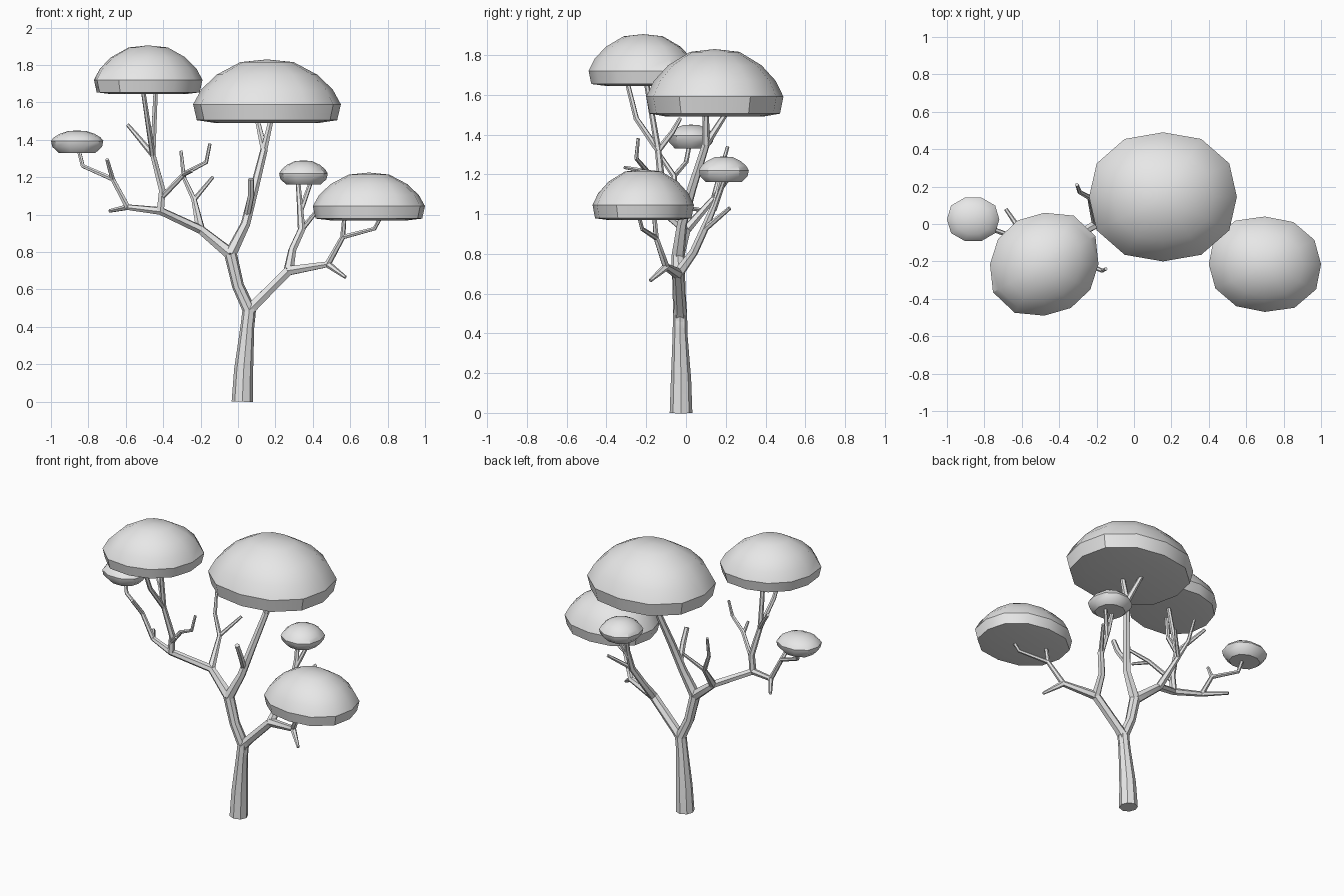
import bpy
import bmesh
import math

default_cube = bpy.data.objects.get("Cube")
if default_cube:
    bpy.data.objects.remove(default_cube, do_unlink=True)

# One plain grey for the whole tree
grey = bpy.data.materials.new("plain_grey")
grey.use_nodes = True
grey.diffuse_color = (0.8, 0.8, 0.8, 1)
grey.node_tree.nodes["Principled BSDF"].inputs["Base Color"].default_value = (0.8, 0.8, 0.8, 1)


def finish(obj, angle):
    """Select one object and shade it smooth with sharp creases."""
    bpy.ops.object.select_all(action="DESELECT")
    obj.select_set(True)
    bpy.context.view_layer.objects.active = obj
    if obj.type == "CURVE":
        bpy.ops.object.convert(target="MESH")
        obj = bpy.context.view_layer.objects.active
    bpy.ops.object.shade_smooth_by_angle(angle=math.radians(angle))


def limb(name, *points, fine=1):
    """Tapered faceted tube through points given as (x, y, z, radius)."""
    curve = bpy.data.curves.new(name, "CURVE")
    curve.dimensions = "3D"
    curve.bevel_depth = 1
    curve.bevel_resolution = fine
    curve.use_fill_caps = True
    spline = curve.splines.new("POLY")
    spline.points.add(len(points) - 1)
    for target, (x, y, z, radius) in zip(spline.points, points):
        target.co = (x, y, z, 1)
        target.radius = radius
    curve.materials.append(grey)
    obj = bpy.data.objects.new(name, curve)
    bpy.context.collection.objects.link(obj)
    finish(obj, 35)


def canopy(name, x_span, y_span, bottom, rim, top, lip, skew=0, sides=12):
    """Low-poly dome with a creased rim and a flat underside."""
    cx, cy = sum(x_span) / 2, sum(y_span) / 2
    rx, ry = x_span[1] - cx, y_span[1] - cy
    rise = top - rim
    rings = [(0.7, bottom), (0.95, bottom + lip * (rim - bottom)), (1, rim),
             (0.89, rim + rise * 0.33), (0.68, rim + rise * 0.66),
             (0.36, rim + rise * 0.94)]
    bm = bmesh.new()

    def ring(scale, z):
        verts = []
        for i in range(sides):
            a = math.tau * i / sides
            c, s = math.cos(a), math.sin(a)
            r = scale * (1 + skew * math.sin(2 * a)) / (abs(c) ** 2.3 + abs(s) ** 2.3) ** (1 / 2.3)
            verts.append(bm.verts.new((cx + rx * r * c, cy + ry * r * s, z)))
        return verts

    loops = [ring(*r) for r in rings]
    for low, high in zip(loops, loops[1:]):
        for i in range(sides):
            j = (i + 1) % sides
            bm.faces.new((low[i], low[j], high[j], high[i]))
    bm.faces.new(loops[0][::-1])
    peak = bm.verts.new((cx, cy, top))
    for i in range(sides):
        bm.faces.new((loops[-1][i], loops[-1][(i + 1) % sides], peak))
    mesh = bpy.data.meshes.new(name)
    bm.to_mesh(mesh)
    bm.free()
    mesh.materials.append(grey)
    obj = bpy.data.objects.new(name, mesh)
    bpy.context.collection.objects.link(obj)
    finish(obj, 35)


# Joints shared by several limbs
crotch = (.06, -.03, .49, .036)
upper_fork = (-.04, -.04, .79, .034)
twig_fork = (-.2, 0, .92, .025)
outer_fork = (-.415, -.12, 1.02, .022)
end_fork = (-.59, -.06, 1.04, .016)
small_fork = (-.67, -.06, 1.19, .014)
crown_fork = (-.455, -.14, 1.32, .016)
centre_fork = (.14, .1, 1.35, .02)
right_fork = (.27, -.04, .7, .028)
low_fork = (.48, -.1, .735, .019)

# Trunk and the two main boughs
limb("trunk", (.023, -.025, 0, .057), (.03, -.025, .17, .051), (.05, -.03, .4, .037), crotch, fine=2)
limb("left_bough", (.055, -.03, .43, .036), crotch, (0, -.035, .62, .032), upper_fork, fine=2)
limb("right_bough", (.055, -.03, .43, .034), crotch, (.1, -.03, .53, .03), right_fork)

# Centre limb under the widest canopy
limb("centre_limb", upper_fork, (.04, -.02, .95, .026), (.085, .03, 1.13, .024), centre_fork)
limb("centre_stub", (.05, -.01, 1.0, .018), (.07, -.07, 1.1, .018), (.07, -.11, 1.19, .016))
limb("centre_prong_back", centre_fork, (.1, .21, 1.52, .013))
limb("centre_prong_front", centre_fork, (.18, .1, 1.52, .015))

# Long limb on the other side, with its twigs
limb("outer_limb", upper_fork, twig_fork, outer_fork, end_fork)
limb("back_twig", twig_fork, (-.235, .14, 1.08, .015), (-.29, .17, 1.2, .012), (-.305, .21, 1.34, .009))
limb("back_side_twig", (-.235, .14, 1.08, .013), (-.135, .23, 1.2, .009))
limb("end_twig", end_fork, (-.685, .08, 1.02, .01))
limb("end_limb", end_fork, small_fork, (-.83, 0, 1.26, .012), (-.855, .02, 1.36, .011))
limb("end_limb_twig", small_fork, (-.7, -.13, 1.295, .011))
limb("crown_limb", outer_fork, (-.405, -.12, 1.13, .02), crown_fork, (-.44, -.2, 1.67, .013))
limb("crown_prong", crown_fork, (-.48, -.25, 1.48, .014), (-.51, -.3, 1.68, .012))
limb("crown_twig", crown_fork, (-.53, -.07, 1.41, .013), (-.59, -.03, 1.48, .01))
limb("front_twig", (-.41, -.12, 1.09, .015), (-.285, -.2, 1.22, .013),
     (-.17, -.25, 1.28, .011), (-.15, -.24, 1.38, .009))
limb("front_side_twig", (-.29, -.2, 1.215, .012), (-.245, -.31, 1.235, .009))

# Limbs of the right bough
limb("inner_limb", right_fork, (.29, .04, .81, .022), (.34, .09, .92, .021),
     (.33, .15, 1.06, .016), (.32, .18, 1.19, .012))
limb("inner_prong", (.335, .14, 1.02, .014), (.395, .2, 1.19, .011))
limb("inner_twig", (.34, .09, .92, .015), (.43, .22, 1.03, .01))
limb("low_limb", right_fork, low_fork, (.56, -.15, .88, .014), (.57, -.16, 1.0, .011))
limb("low_prong", (.56, -.15, .88, .013), (.73, -.22, .925, .011), (.77, -.24, 1.0, .01))
limb("low_twig", low_fork, (.575, -.18, .665, .009))

# Leaf canopies
canopy("centre_canopy", (-.24, .55), (-.2, .49), 1.49, 1.59, 1.83, .15)
canopy("crown_canopy", (-.77, -.19), (-.49, .06), 1.645, 1.72, 1.905, .12, skew=.06)
canopy("low_canopy", (.4, 1), (-.47, .04), .97, 1.045, 1.225, .12, skew=-.02)
canopy("end_canopy", (-1, -.72), (-.095, .145), 1.33, 1.395, 1.45, .5, sides=10)
canopy("inner_canopy", (.22, .48), (.06, .32), 1.16, 1.22, 1.29, .5, sides=10)
